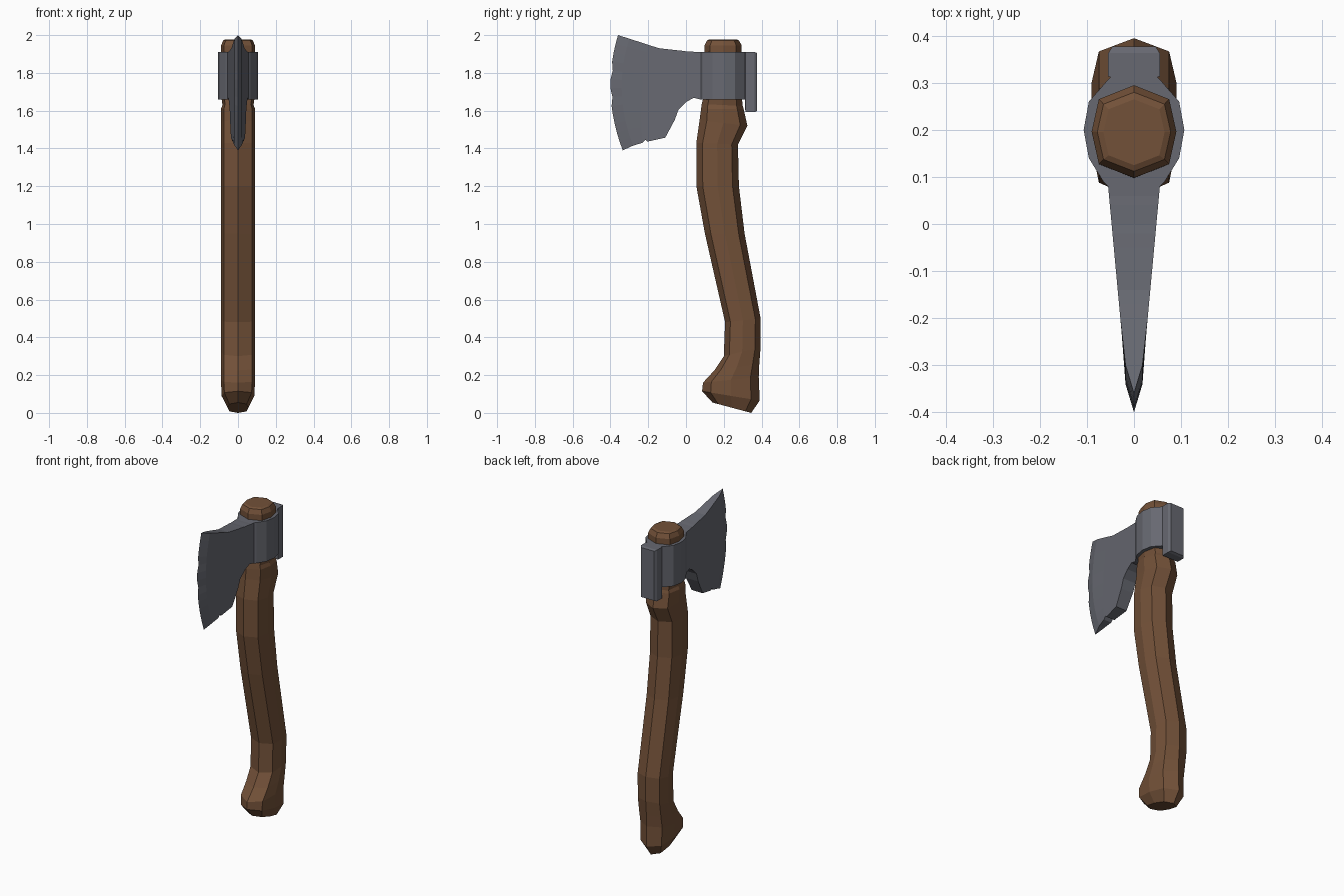
import bpy, bmesh


def material(name, rgb):
    m = bpy.data.materials.new(name)
    m.diffuse_color = (*rgb, 1)
    return m


wood = material("brown wood", (0.17, 0.082, 0.040))
steel = material("grey steel", (0.135, 0.14, 0.165))


def loft(name, rings, mat):
    """Skin a list of equal-length closed rings, cap both ends."""
    bm = bmesh.new()
    vr = [[bm.verts.new(p) for p in ring] for ring in rings]
    n = len(vr[0])
    for a, b in zip(vr, vr[1:]):
        for i in range(n):
            j = (i + 1) % n
            bm.faces.new((a[i], a[j], b[j], b[i]))
    bm.faces.new(vr[0][::-1])
    bm.faces.new(vr[-1])
    bmesh.ops.remove_doubles(bm, verts=bm.verts, dist=0.0002)
    bmesh.ops.recalc_face_normals(bm, faces=bm.faces)
    me = bpy.data.meshes.new(name)
    bm.to_mesh(me)
    bm.free()
    me.materials.append(mat)
    ob = bpy.data.objects.new(name, me)
    bpy.context.collection.objects.link(ob)
    return ob


# Handle: octagonal rings given as front (y, z), back (y, z), half width
OCT = [(-1, 0), (-.7, .83), (0, 1), (.7, .83),
       (1, 0), (.7, -.83), (0, -1), (-.7, -.83)]
handle = [
    (.14, .055, .345, .00, .055), (.085, .115, .39, .065, .087),
    (.09, .16, .385, .19, .09), (.15, .225, .388, .26, .09),
    (.20, .30, .395, .35, .09), (.207, .48, .395, .50, .09),
    (.10, .95, .31, .95, .09), (.055, 1.20, .28, 1.20, .09),
    (.055, 1.43, .275, 1.42, .09), (.072, 1.55, .325, 1.52, .09),
    (.08, 1.61, .305, 1.61, .09), (.083, 1.635, .30, 1.625, .082),
    (.095, 1.68, .295, 1.68, .09), (.098, 1.945, .295, 1.945, .09),
    (.112, 1.972, .28, 1.972, .078), (.125, 1.978, .265, 1.978, .065),
]
rings = []
for yf, zf, yb, zb, w in handle:
    rings.append([(w * x, (yf + yb) / 2 + s * (yb - yf) / 2,
                   (zf + zb) / 2 + s * (zb - zf) / 2) for s, x in OCT])
loft("handle", rings, wood)

# Axe head: slices from cutting edge to poll, given as
# top (y, z), bottom (y, z), half width (None = blade taper), edge bulge
ROWS = 14
head = [
    (-.36, 2.0, -.335, 1.39, 0, .052),
    (-.30, 1.981, -.28, 1.415, .018, .05),
    (-.20, 1.949, -.23, 1.43, None, .02),
    (-.17, 1.939, -.215, 1.446, None, .01),
    (-.14, 1.93, -.205, 1.436, None, 0),
    (-.05, 1.92, -.11, 1.457, None, 0),
    (-.02, 1.917, -.06, 1.55, None, 0),
    (.00, 1.914, -.04, 1.605, None, 0),
    (.04, 1.912, .00, 1.645, None, 0),
    (.06, 1.91, .04, 1.668, None, 0),
    (.08, 1.91, .08, 1.658, .055, 0),
    (.09, 1.91, .09, 1.658, .065, 0),
    (.14, 1.91, .14, 1.658, .096, 0),
    (.20, 1.91, .20, 1.658, .107, 0),
    (.26, 1.91, .26, 1.658, .096, 0),
    (.306, 1.91, .306, 1.658, .056, 0),
    (.312, 1.91, .312, 1.658, .05, 0),
    (.314, 1.91, .314, 1.592, .055, 0),
    (.363, 1.91, .363, 1.592, .055, 0),
    (.377, 1.905, .377, 1.598, .046, 0),
]
rings = []
for k, (yt, zt, yb, zb, w, bulge) in enumerate(head):
    side = []
    for i in range(ROWS):
        t = i / (ROWS - 1)
        y = yt + (yb - yt) * t - bulge * 4 * t * (1 - t)
        if k == 0 and i in (4, 7):      # small nicks in the cutting edge
            y += .009
        hw = .055 - (.08 - y) * .0925 if w is None else w
        side.append((hw, y, zt + (zb - zt) * t))
    if k == 0:                          # sharp edge: tiny width, then merged
        side = [(.00005, y, z) for _, y, z in side]
    rings.append(side + [(-x, y, z) for x, y, z in reversed(side)])
bm_head = loft("axe_head", rings, steel)
